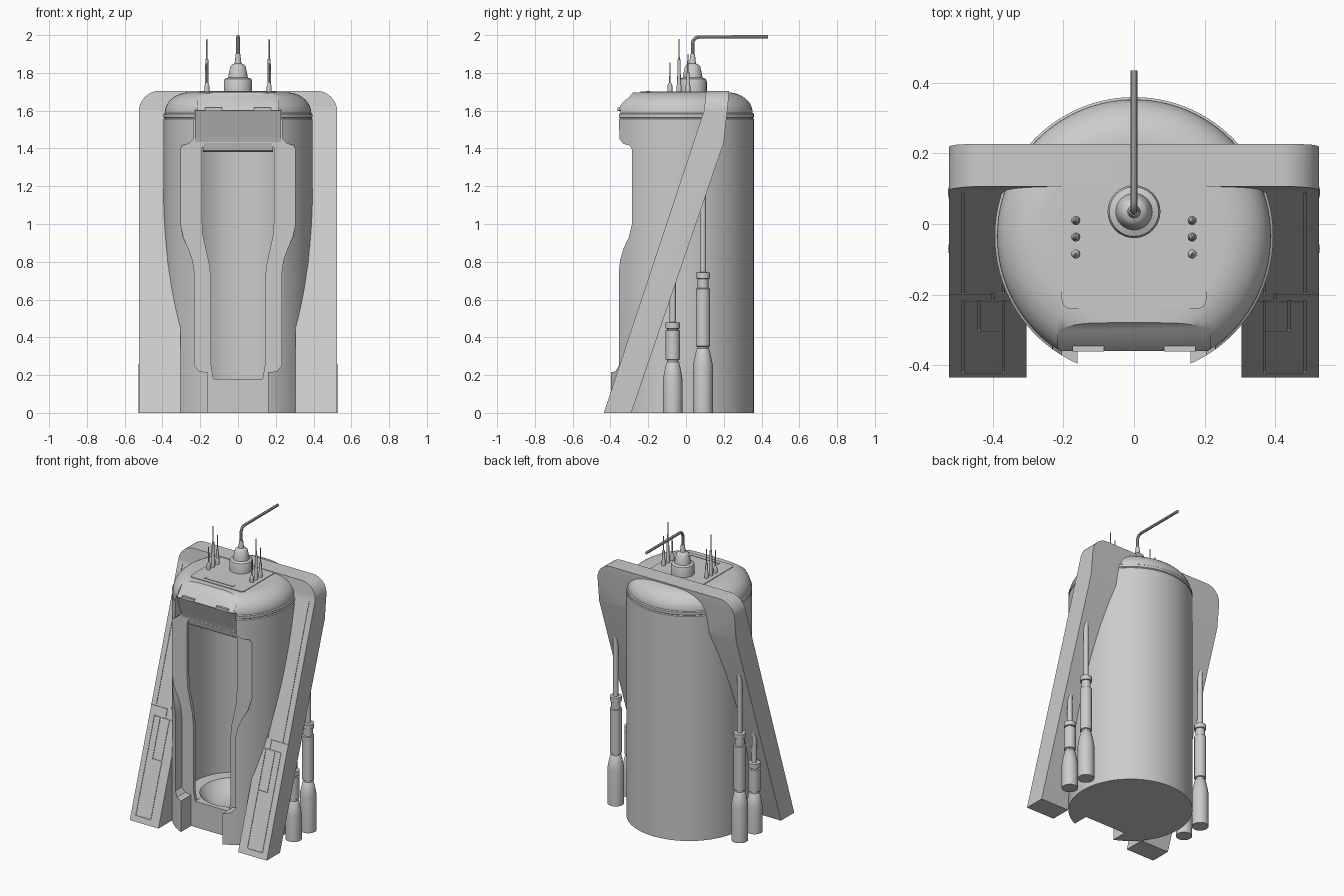
import bpy, bmesh
from math import sin, cos, pi
from mathutils import Vector

if "Cube" in bpy.data.objects:
    bpy.data.objects.remove(bpy.data.objects["Cube"])

CY = -0.035  # centre of the round body


def make(name, verts, faces, smooth=True):
    me = bpy.data.meshes.new(name)
    me.from_pydata(verts, [], faces)
    bm = bmesh.new()
    bm.from_mesh(me)
    bmesh.ops.remove_doubles(bm, verts=bm.verts, dist=1e-5)
    bmesh.ops.recalc_face_normals(bm, faces=bm.faces)
    bm.to_mesh(me)
    bm.free()
    ob = bpy.data.objects.new(name, me)
    bpy.context.collection.objects.link(ob)
    if smooth:
        soften(ob)
    return ob


def activate(ob):
    bpy.ops.object.select_all(action='DESELECT')
    ob.select_set(True)
    bpy.context.view_layer.objects.active = ob


def soften(ob):
    activate(ob)
    bpy.ops.object.shade_smooth_by_angle(angle=0.6)


def prism(name, pts, axis, a, b, smooth=True):
    """Extrude a 2D outline along an axis from a to b."""
    def put(p, t):
        return {'x': (t, p[0], p[1]), 'y': (p[0], t, p[1]), 'z': (p[0], p[1], t)}[axis]
    n = len(pts)
    v = [put(p, a) for p in pts] + [put(p, b) for p in pts]
    f = [list(range(n)), list(range(n, 2 * n))]
    f += [[i, (i + 1) % n, n + (i + 1) % n, n + i] for i in range(n)]
    return make(name, v, f, smooth)


def lathe(name, prof, x=0.0, y=0.0, segs=24):
    """Spin an (r, z) profile around a vertical axis."""
    v, f, m = [], [], len(prof)
    for i in range(segs):
        a = 2 * pi * i / segs
        v += [(x + r * cos(a), y + r * sin(a), z) for r, z in prof]
        for j in range(m - 1):
            k = (i + 1) % segs
            q = [i * m + j, k * m + j, k * m + j + 1, i * m + j + 1]
            if prof[j][0] == 0:
                q.pop(0)
            elif prof[j + 1][0] == 0:
                q.pop(2)
            f.append(q)
    return make(name, v, f)


def mirror(half):
    return half + [(-p[0], p[1]) for p in reversed(half)]


def arc(cx, cz, rx, rz, a0, a1, n):
    return [(cx + rx * cos(a0 + (a1 - a0) * i / n), cz + rz * sin(a0 + (a1 - a0) * i / n))
            for i in range(n + 1)]


def boolean(ob, cutter, op='DIFFERENCE', self_hit=False):
    activate(ob)
    m = ob.modifiers.new('cut', 'BOOLEAN')
    m.object, m.operation, m.solver, m.use_self = cutter, op, 'EXACT', self_hit
    bpy.ops.object.modifier_apply(modifier=m.name)
    bpy.data.objects.remove(cutter)
    soften(ob)


def box(name, x0, x1, y0, y1, z0, z1):
    return prism(name, [(x0, y0), (x1, y0), (x1, y1), (x0, y1)], 'z', z0, z1, False)


# Round body with a seam ring and domed top
body = lathe('pod_body', [(0, 0), (.395, 0), (.395, 1.555), (.389, 1.56), (.395, 1.565), (.395, 1.582),
                          (.388, 1.587)] + arc(.255, 1.587, .133, .11, .08, pi / 2, 10) + [(0, 1.697)],
             0, CY, 96)

# Doorway recess: wide outer outline down to a flat seat
outer = [(.16, -.05), (.16, .215), (.205, .22), (.23, .25), (.23, .74), (.24, .81), (.262, .87), (.29, .93),
         (.305, 1.0), (.31, 1.06), (.31, 1.38), (.297, 1.415), (.26, 1.425), (.235, 1.45), (.23, 1.6)]
boolean(body, prism('recess_cut', mirror(outer), 'y', -.6, -.285))

# Sloping notch in the dome above the doorway
boolean(body, prism('dome_cut', [(-.362, 1.598), (-.28, 1.697), (-.28, 1.8), (-.6, 1.8), (-.6, 1.598)],
                    'x', -.215, .215))

# Hollow chamber, inner doorway and bowl floor
boolean(body, prism('chamber_cut', [p for p in arc(0, CY, .30, .30, -.86, pi + .86, 56)], 'z', .18, 1.42))
inner = [(.13, .179), (.142, .25), (.142, .7), (.15, .78), (.172, .88), (.187, .95), (.19, 1.02),
         (.19, 1.40), (.175, 1.43)]
boolean(body, prism('door_cut', mirror(inner), 'y', -.4, -.2))
boolean(body, lathe('bowl_cut', [(0, .10), (.12, .10), (.17, .125), (.21, .165), (.235, .2), (0, .2)], 0, CY, 48))

# Sloping visor panel and its two hinges over the doorway
prism('visor_panel', [(-.35, 1.605), (-.26, 1.605), (-.26, 1.435), (-.287, 1.435), (-.295, 1.46)],
      'x', -.228, .228, False)
prism('visor_lip', [(-.286, 1.43), (-.26, 1.43), (-.26, 1.38), (-.275, 1.39)], 'x', -.185, .185, False)
for s in (-1, 1):
    box('visor_hinge', s * .13 - .045, s * .13 + .045, -.362, -.33, 1.597, 1.617)

# Leaning frame: rounded arch crossed with a slanted side profile
arch = [(.305, 1.46), (.305, -.05), (.525, -.05)] + arc(.415, 1.595, .11, .11, 0, pi / 2, 10)
frame = prism('leaning_frame', mirror(arch), 'y', -.7, .7)
boolean(frame, prism('slant', [(-.435, 0), (.095, 1.6), (.112, 1.75), (.23, 1.75), (.225, 1.66), (.2, 1.43),
                               (-.29, 0)], 'x', -.8, .8), 'INTERSECT')


# Panel seams engraved in the frame's front face
def seam(x0, x1, z0, z1):
    w, d = .003, .004
    face = lambda z: -.435 + .53 / 1.6 * z
    v = [(x, face(z) + o, z) for z in (z0 - w, z1 + w) for x, o in
         ((x0 - w, -.02), (x1 + w, -.02), (x1 + w, d), (x0 - w, d))]
    return v, [(0, 1, 2, 3), (4, 5, 6, 7), (0, 1, 5, 4), (1, 2, 6, 5), (2, 3, 7, 6), (3, 0, 4, 7)]


lines = [(.37, .37, .04, .65), (.485, .485, .04, .65), (.37, .485, .04, .04), (.32, .485, .655, .655),
         (.44, .44, .4, .65), (.37, .44, .4, .4), (.4, .4, .655, .715), (.4, .52, .715, .715),
         (.485, .485, .715, 1.58), (.37, .37, .72, 1.58)]
for s in (-1, 1):
    for x0, x1, z0, z1 in lines:
        a, b = sorted((s * x0, s * x1))
        boolean(frame, make('seam_cut', *seam(a, b, z0, z1), smooth=False))

# Roof hatch plate with rounded front corners, and its handle
hatch = [(.205, .11)] + arc(.18, -.215, .025, .025, 0, -pi / 2, 5)
prism('roof_hatch', mirror(hatch), 'z', 1.66, 1.701)
box('hatch_handle', -.11, .11, -.213, -.205, 1.69, 1.704)
for s in (-1, 1):
    box('handle_end', s * .107 - .004, s * .107 + .004, -.205, -.19, 1.69, 1.704)

# Main mast: stepped base and a bent rod
MY = .035
lathe('mast_base', [(0, 1.69), (.075, 1.69), (.075, 1.755), (.07, 1.768), (.052, 1.775), (.05, 1.79), (.04, 1.835),
                    (.03, 1.845), (.018, 1.85), (.012, 1.90), (0, 1.90)], 0, MY, 32)
cu = bpy.data.curves.new('mast_rod', 'CURVE')
cu.dimensions, cu.bevel_depth, cu.bevel_resolution, cu.use_fill_caps = '3D', .0095, 3, True
path = [(MY, 1.86)] + arc(MY + .035, 1.955, .035, .035, pi, pi / 2, 8) + [(.435, 1.9905)]
sp = cu.splines.new('POLY')
sp.points.add(len(path) - 1)
for p, (y, z) in zip(sp.points, path):
    p.co = (0, y, z, 1)
rod = bpy.data.objects.new('mast_rod', cu)
bpy.context.collection.objects.link(rod)
activate(rod)
bpy.ops.object.convert(target='MESH')
soften(bpy.context.object)

# Small whip antennas and side tanks, mirrored left and right
for s in (-1, 1):
    for y, mid, top in ((.01, 1.80, 1.90), (-.037, 1.87, 1.98), (-.085, 1.745, 1.855)):
        lathe('whip_antenna', [(0, 1.69), (.013, 1.69), (.013, 1.73), (.010, 1.74), (.008, mid), (.004, mid + .005),
                               (.003, top), (0, top)], s * .165, y, 12)
    # each tank: shoulder height, sleeve bottom and top, collar top, rod top
    for y, r, sh, lo, hi, col, top in ((.09, .053, .27, .35, .66, .745, 1.26), (-.07, .052, .2, .28, .44, .48, .72)):
        lathe('side_tank', [(0, 0), (r, 0), (r, sh - .03), (r - .004, sh), (.035, lo - .015), (.03, lo - .01),
                            (.03, lo), (.038, lo + .003), (.038, hi - .003), (.03, hi), (.03, col - .035),
                            (.038, col - .033), (.038, col - .002), (.017, col), (.016, top), (0, top)],
              s * .475, y, 24)
